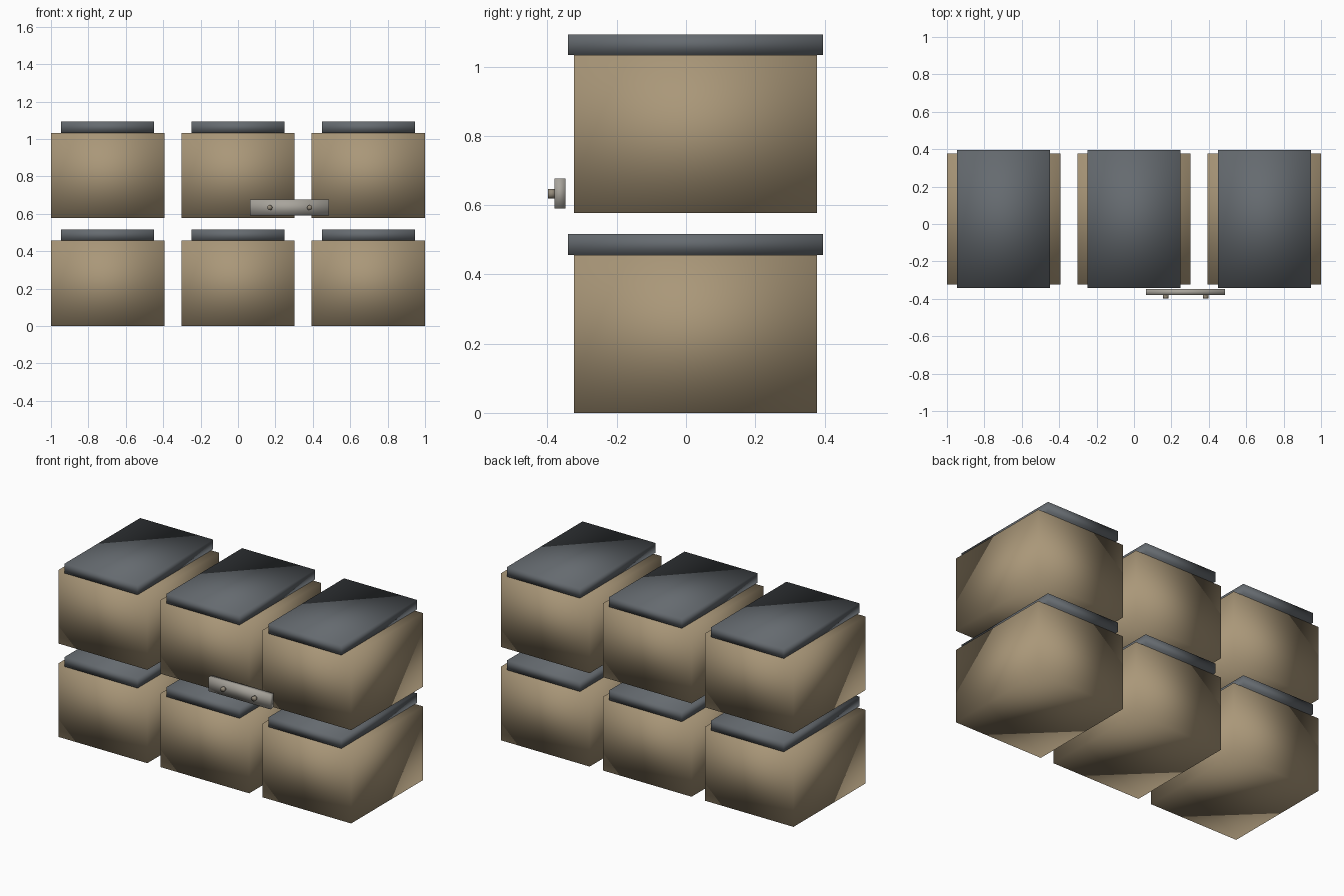
import bpy
import math

old = bpy.data.objects.get("Cube")
if old:
    bpy.data.objects.remove(old, do_unlink=True)


def material(name, rgb):
    m = bpy.data.materials.new(name)
    m.use_nodes = True
    m.diffuse_color = (*rgb, 1)
    bsdf = next(n for n in m.node_tree.nodes if n.type == "BSDF_PRINCIPLED")
    bsdf.inputs["Base Color"].default_value = (*rgb, 1)
    return m


tan = material("tan", (0.40, 0.31, 0.19))
slate = material("slate grey", (0.13, 0.145, 0.16))
metal = material("pale metal", (0.39, 0.37, 0.33))
stud_metal = material("dull brass", (0.30, 0.26, 0.20))


def finish(name, mat):
    obj = bpy.context.object
    obj.name = name
    obj.data.materials.append(mat)
    bpy.ops.object.transform_apply(location=False, rotation=True, scale=True)
    bpy.ops.object.shade_smooth()
    return obj


def box(name, mat, x, y, z):
    """Soft-shaded box spanning the given (low, high) ranges."""
    spans = (x, y, z)
    bpy.ops.mesh.primitive_cube_add(size=1, location=[sum(s) / 2 for s in spans])
    bpy.context.object.scale = [s[1] - s[0] for s in spans]
    return finish(name, mat)


# Two rows of three lidded boxes
for row, base in (("lower", 0), ("upper", 0.577)):
    for side, cx in (("right", -0.697), ("middle", 0), ("left", 0.697)):
        box(f"{row}_{side}_body", tan, (cx - 0.303, cx + 0.303),
            (-0.323, 0.378), (base, base + 0.456))
        box(f"{row}_{side}_lid", slate, (cx - 0.249, cx + 0.249),
            (-0.341, 0.396), (base + 0.456, base + 0.516))

# Latch plate floating in front, with two studs
box("latch_plate", metal, (0.065, 0.487), (-0.38, -0.348), (0.59, 0.677))
for side, x in (("right", 0.17), ("left", 0.383)):
    bpy.ops.mesh.primitive_cylinder_add(
        vertices=12, radius=0.014, depth=0.02,
        location=(x, -0.388, 0.633), rotation=(math.pi / 2, 0, 0))
    finish(f"{side}_stud", stud_metal)
